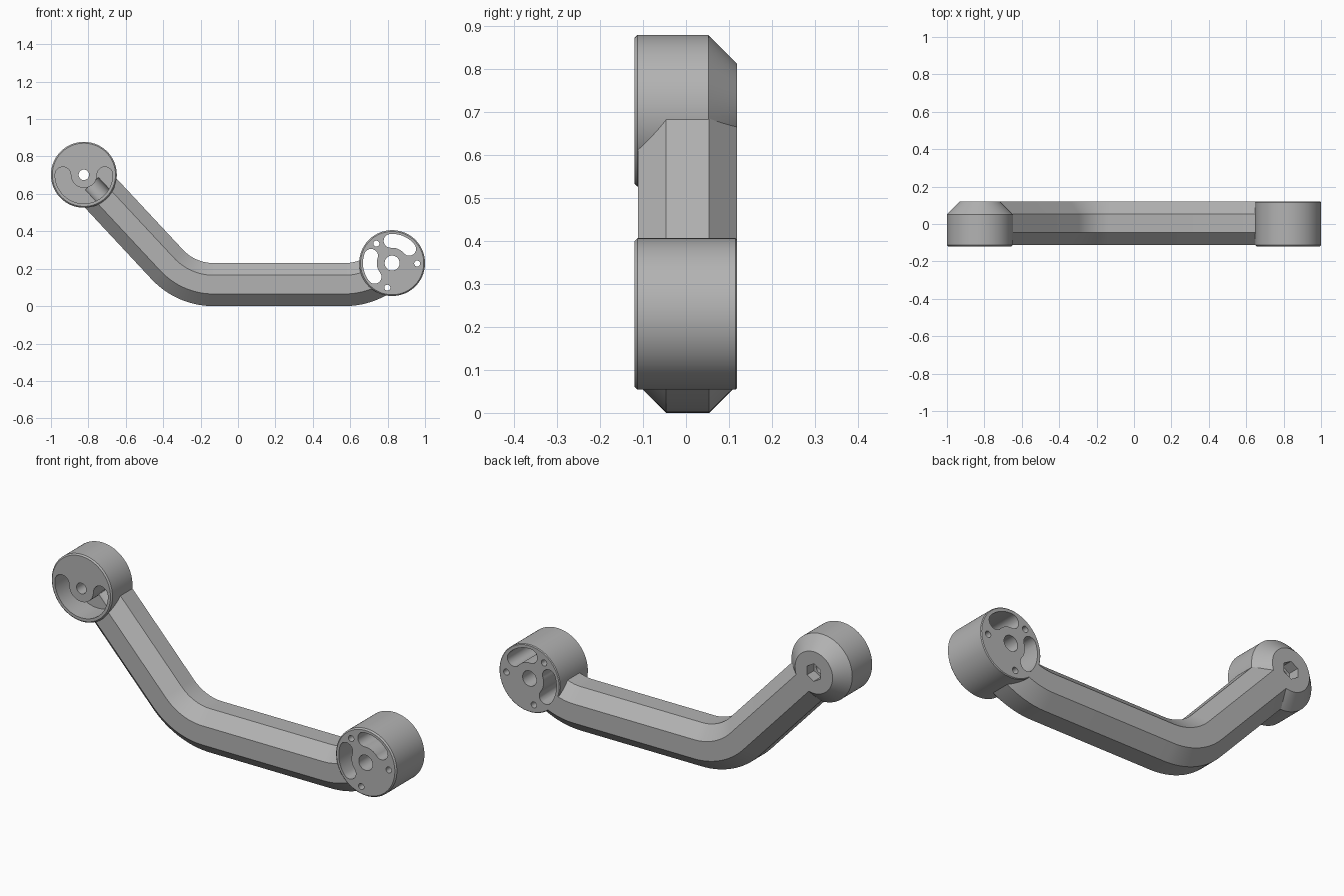
import bpy
import bmesh
from math import sin, cos, pi, radians

if "Cube" in bpy.data.objects:
    bpy.data.objects.remove(bpy.data.objects["Cube"])

FRONT, BACK = -0.12, 0.119
HUB_R = 0.176
LEFT_HUB = (-0.824, 0.702)
RIGHT_HUB = (0.824, 0.23)
BEND_R, BEND_Z = 0.34, 0.455

grey = bpy.data.materials.new("satin grey")
grey.use_nodes = True
colour = (0.45, 0.45, 0.45, 1)
grey.diffuse_color = colour
grey.node_tree.nodes["Principled BSDF"].inputs["Base Color"].default_value = colour


def loft(name, rings):
    """Closed solid through a list of equal point rings."""
    bm = bmesh.new()
    loops = [[bm.verts.new(p) for p in ring] for ring in rings]
    n = len(loops[0])
    for a, b in zip(loops, loops[1:]):
        for i in range(n):
            j = (i + 1) % n
            bm.faces.new((a[i], a[j], b[j], b[i]))
    bm.faces.new(loops[0])
    bm.faces.new(loops[-1])
    bmesh.ops.recalc_face_normals(bm, faces=bm.faces)
    mesh = bpy.data.meshes.new(name)
    bm.to_mesh(mesh)
    bm.free()
    mesh.materials.append(grey)
    ob = bpy.data.objects.new(name, mesh)
    bpy.context.collection.objects.link(ob)
    return ob


def circle(centre, r, n, start=0.0, sweep=2 * pi):
    return [(centre[0] + r * cos(start + sweep * i / n),
             centre[1] + r * sin(start + sweep * i / n)) for i in range(n)]


def turned(name, centre, profile, n=96):
    """Turned solid about the y axis from (radius, y) pairs."""
    return loft(name, [[(x, y, z) for x, z in circle(centre, r, n)] for r, y in profile])


def prism(name, outline, y0, y1):
    return loft(name, [[(x, y, z) for x, z in outline] for y in (y0, y1)])


def slot(centre, mid, half, a0, a1):
    """Outline of a curved slot with round ends."""
    a0, a1 = radians(a0), radians(a1)
    end0 = (centre[0] + mid * cos(a0), centre[1] + mid * sin(a0))
    end1 = (centre[0] + mid * cos(a1), centre[1] + mid * sin(a1))
    return (circle(centre, mid + half, 32, a0, a1 - a0)
            + circle(end1, half, 12, a1, pi)
            + circle(centre, mid - half, 32, a1, a0 - a1)
            + circle(end0, half, 12, a0 + pi, pi))


def sweep(name, section, left_run, right_turn):
    """Sweep a (up, y) section along the bent arm, from left hub to right hub."""
    turn = radians(-47)
    stations = [(-0.13 + left_run * -cos(turn), BEND_Z - left_run * sin(turn), turn)]
    stations += [(-0.13, BEND_Z, turn * (1 - i / 16)) for i in range(17)]
    stations += [(0.57, BEND_Z, radians(right_turn) * i / 12) for i in range(13)]
    return loft(name, [[(px + (BEND_R - u) * sin(a), y, pz - (BEND_R - u) * cos(a))
                        for u, y in section] for px, pz, a in stations])


def combine(target, other, operation):
    mod = target.modifiers.new(operation, 'BOOLEAN')
    mod.operation = operation
    mod.solver = 'EXACT'
    mod.object = other
    deps = bpy.context.evaluated_depsgraph_get()
    mesh = bpy.data.meshes.new_from_object(target.evaluated_get(deps))
    target.modifiers.clear()
    target.data = mesh
    bpy.data.objects.remove(other)


# Bent octagonal arm
f, h, mid = 0.05, 0.115, 0.004
octagon = [(f, h), (h, f), (h, -f), (f, -h), (-f, -h), (-h, -f), (-h, f), (-f, h)]
arm = sweep("bent_arm", [(u, y + mid) for u, y in octagon], 0.655, 35)

# Hubs: the left one has a wide chamfer at the back
lip = 0.007
front_edge = [(HUB_R - lip, FRONT), (HUB_R, FRONT + lip)]
left_hub = turned("left_hub", LEFT_HUB, front_edge + [(HUB_R, 0.052), (0.109, BACK)])
right_hub = turned("right_hub", RIGHT_HUB,
                   front_edge + [(HUB_R, BACK - 0.004), (HUB_R - 0.004, BACK)])
combine(arm, left_hub, 'UNION')
combine(arm, right_hub, 'UNION')

# Cable bore, pocket, bolt hole and hex recess of the left hub
cutters = [
    sweep("cable_bore", circle((0, mid), 0.05, 32), 0.59, 20),
    prism("pocket", slot(LEFT_HUB, 0.112, 0.042, 180, 360), -0.2, 0.015),
    prism("bolt_hole", circle(LEFT_HUB, 0.028, 32), -0.2, 0.2),
    prism("hex_recess", circle(LEFT_HUB, 0.046, 6, pi / 6), 0.06, 0.2),
]
# Through openings of the right hub
cutters.append(prism("centre_hole", circle(RIGHT_HUB, 0.04, 40), -0.2, 0.2))
for a0, a1 in ((40, 94), (161, 218)):
    cutters.append(prism("kidney_slot", slot(RIGHT_HUB, 0.119, 0.037, a0, a1), -0.2, 0.2))
for a in (129, -1, 259):
    spot = (RIGHT_HUB[0] + 0.134 * cos(radians(a)), RIGHT_HUB[1] + 0.134 * sin(radians(a)))
    cutters.append(prism("screw_hole", circle(spot, 0.016, 24), -0.2, 0.2))
for cutter in cutters:
    combine(arm, cutter, 'DIFFERENCE')

bpy.ops.object.select_all(action='DESELECT')
arm.select_set(True)
bpy.context.view_layer.objects.active = arm
bpy.ops.object.shade_smooth_by_angle(angle=radians(25))
